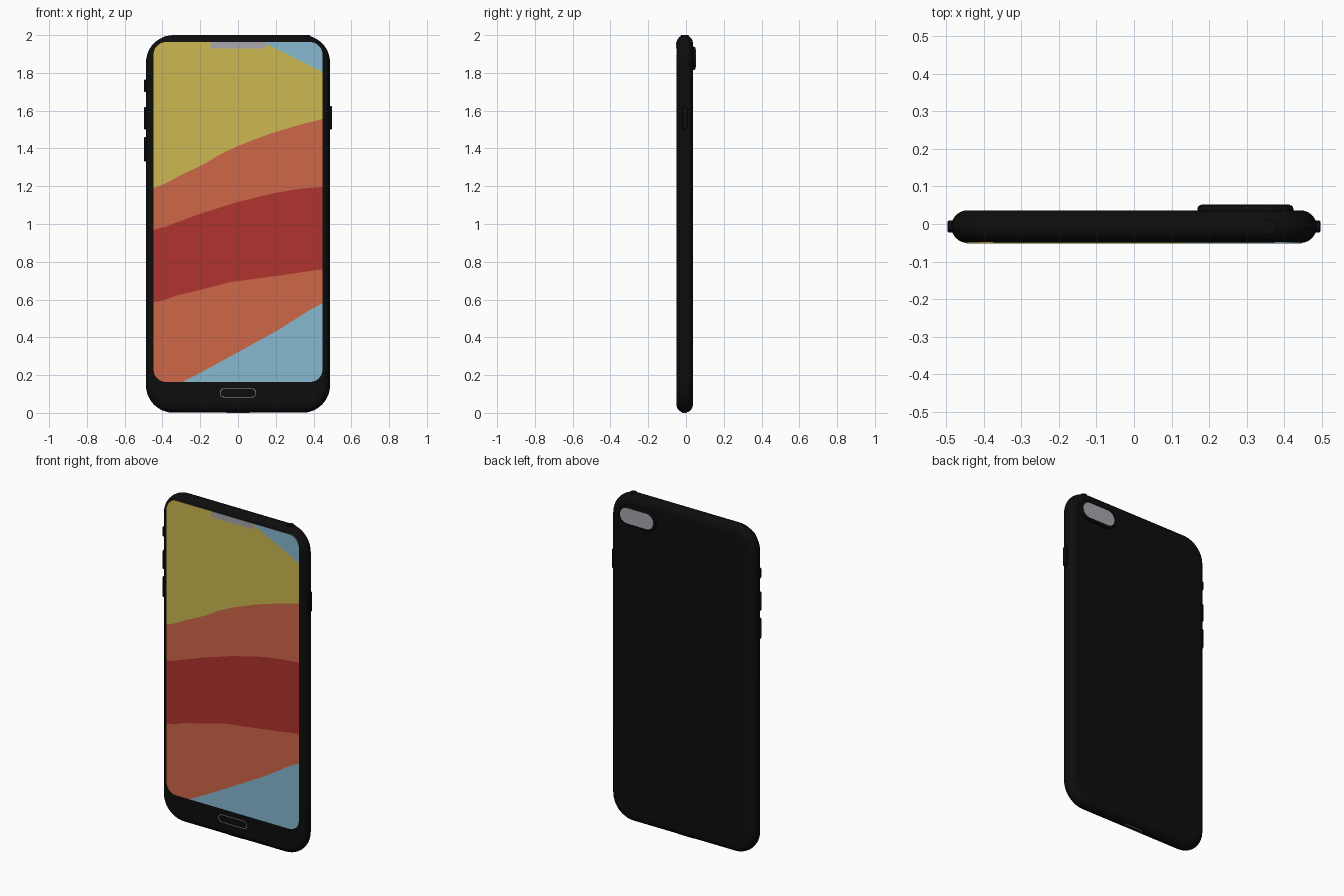
import bpy, bmesh, math

if "Cube" in bpy.data.objects:
    bpy.data.objects.remove(bpy.data.objects["Cube"])


def material(name, r, g, b):
    m = bpy.data.materials.new(name)
    m.diffuse_color = (r, g, b, 1)
    m.use_nodes = True
    m.node_tree.nodes["Principled BSDF"].inputs["Base Color"].default_value = m.diffuse_color
    return m


black = material("black", 0.004, 0.004, 0.004)
grey = material("grey", 0.39, 0.385, 0.42)
blue = material("light_blue", 0.24, 0.48, 0.63)
orange = material("orange", 0.62, 0.135, 0.065)
red = material("red", 0.44, 0.034, 0.028)
yellow = material("yellow", 0.61, 0.485, 0.08)


def finish(bm, name, mats, loc=(0, 0, 0), rot=(0, 0, 0), smooth=True):
    me = bpy.data.meshes.new(name)
    bm.to_mesh(me)
    bm.free()
    ob = bpy.data.objects.new(name, me)
    bpy.context.collection.objects.link(ob)
    ob.location, ob.rotation_euler = loc, rot
    for m in mats:
        me.materials.append(m)
    if smooth:
        bpy.ops.object.select_all(action='DESELECT')
        ob.select_set(True)
        bpy.context.view_layer.objects.active = ob
        bpy.ops.object.shade_smooth_by_angle(angle=math.radians(35))
    return ob


def outline(hx, hz, r, n=12):
    """Rounded rectangle in the xz plane."""
    pts = []
    for k, (sx, sz) in enumerate([(1, 1), (-1, 1), (-1, -1), (1, -1)]):
        for i in range(n + 1):
            a = math.pi / 2 * (k + i / n)
            pts.append((sx * (hx - r) + r * math.cos(a), sz * (hz - r) + r * math.sin(a)))
    return pts


def loft(name, layers, mat, loc=(0, 0, 0), rot=(0, 0, 0), caps=True):
    """Skin rounded rectangles given as (y, half_x, half_z, radius)."""
    bm = bmesh.new()
    rings = [[bm.verts.new((x, y, z)) for x, z in outline(hx, hz, r)] for y, hx, hz, r in layers]
    n = len(rings[0])
    for a, b in zip(rings, rings[1:]):
        for i in range(n):
            j = (i + 1) % n
            bm.faces.new((a[i], a[j], b[j], b[i]))
    if caps:
        bm.faces.new(rings[0])
        bm.faces.new(rings[-1])
    bmesh.ops.remove_doubles(bm, verts=bm.verts, dist=1e-6)
    bmesh.ops.recalc_face_normals(bm, faces=bm.faces)
    return finish(bm, name, [mat], loc, rot)


# body: rounded slab with a half-round rim
T, YC = 0.0435, -0.007
HX, HZ, R = 0.487, 0.9995, 0.145
layers = [(-T, HX - T - 0.01, HZ - T - 0.01, R - T - 0.01)]
for i in range(17):
    a = math.pi * i / 16
    d = T * (1 - math.sin(a))
    layers.append((-T * math.cos(a), HX - d, HZ - d, R - d))
layers.append((T, HX - T - 0.01, HZ - T - 0.01, R - T - 0.01))
loft("body", layers, black, (0, YC, 1.0005))

# screen: columns of quads split by the wallpaper band curves
SX, Z0, Z1, SR = 0.447, 0.164, 1.963, 0.065
CURVES = [
    [(-0.45, 0.08), (-0.294, 0.164), (-0.204, 0.21), (0, 0.321), (0.22, 0.443), (0.378, 0.544), (0.45, 0.582)],
    [(-0.45, 0.586), (-0.39, 0.597), (-0.32, 0.623), (-0.204, 0.65), (-0.045, 0.692), (0.114, 0.713),
     (0.272, 0.735), (0.45, 0.761)],
    [(-0.45, 0.968), (-0.39, 0.984), (-0.204, 1.053), (0, 1.117), (0.193, 1.164), (0.325, 1.186), (0.45, 1.196)],
    [(-0.45, 1.19), (-0.39, 1.212), (-0.31, 1.255), (-0.177, 1.318), (-0.1, 1.366), (0, 1.414), (0.167, 1.477),
     (0.325, 1.525), (0.45, 1.557)],
    [(-0.45, 2.25), (0.13, 1.963), (0.45, 1.803)],
]


def interp(pts, x):
    for (xa, za), (xb, zb) in zip(pts, pts[1:]):
        if x <= xb:
            return za + (zb - za) * (x - xa) / (xb - xa)
    return pts[-1][1]


xs = [-SX + SR + 2 * (SX - SR) * i / 50 for i in range(51)] + [-0.294, 0.13]
for i in range(1, 11):
    s = SX - SR + SR * math.sin(math.pi / 2 * i / 10)
    xs += [s, -s]
xs = sorted(xs)


def column(x):
    d = max(0, abs(x) - (SX - SR))
    lift = SR - math.sqrt(max(0, SR * SR - d * d))
    lo, hi = Z0 + lift, Z1 - lift
    return [lo] + [min(hi, max(lo, interp(c, x))) for c in CURVES] + [hi]


bm = bmesh.new()
cache = {}


def vert(x, z):
    key = (round(x, 5), round(z, 5))
    if key not in cache:
        cache[key] = bm.verts.new((x, 0, z))
    return cache[key]


BANDS = [1, 2, 3, 2, 4, 1]
for xa, xb in zip(xs, xs[1:]):
    ca, cb = column(xa), column(xb)
    for k, m in enumerate(BANDS):
        vs = [vert(xa, ca[k]), vert(xb, cb[k]), vert(xb, cb[k + 1]), vert(xa, ca[k + 1])]
        vs = list(dict.fromkeys(vs))
        if len(vs) > 2:
            bm.faces.new(vs).material_index = m
screen = finish(bm, "screen", [black, blue, orange, red, yellow], (0, -0.0514, 0), smooth=False)
mod = screen.modifiers.new("thickness", 'SOLIDIFY')
mod.thickness, mod.offset = 0.004, -1

# speaker notch at the top of the screen
loft("notch", [(-0.0006, 0.145, 0.0175, 0.008), (0.002, 0.145, 0.0175, 0.008)], grey, (0, -0.0514, 1.9455))


def trim(name, hx, hz, w, loc, rot=(0, 0, 0)):
    """Thin capsule-shaped frame facing -y."""
    loft(name, [(0.012, hx, hz, hz), (0, hx, hz, hz), (0, hx - w, hz - w, hz - w),
                (0.012, hx - w, hz - w, hz - w)], grey, loc, rot, caps=False)


# home button outline and charging port
trim("home_button_trim", 0.096, 0.024, 0.003, (0, -0.0514, 0.106))
trim("charging_port_trim", 0.06, 0.013, 0.003, (0, YC, 0), (math.pi / 2, 0, 0))

# headphone socket on the top edge
loft("headphone_socket", [(0, 0.02, 0.02, 0.02), (0.012, 0.02, 0.02, 0.02)], black,
     (0.36, YC, 2), (-math.pi / 2, 0, 0))

# side buttons: (side, bottom, top)
for name, side, lo, hi in [("mute_switch", -1, 1.70, 1.765), ("volume_up_button", -1, 1.50, 1.62),
                           ("volume_down_button", -1, 1.33, 1.46), ("power_button", 1, 1.50, 1.625)]:
    h = (hi - lo) / 2
    loft(name, [(-0.02, 0.016, h, 0.016), (0.007, 0.016, h, 0.016), (0.0105, 0.0125, h - 0.0035, 0.0125)],
         black, (side * HX, YC, (lo + hi) / 2), (0, 0, -side * math.pi / 2))

# camera bump and its glass on the back
CX, CZ = 0.297, 1.877
loft("camera_bump", [(0.03, 0.128, 0.062, 0.062), (0.042, 0.128, 0.062, 0.062), (0.048, 0.125, 0.059, 0.059),
                     (0.0515, 0.117, 0.051, 0.051)], black, (CX, 0, CZ))
loft("camera_glass", [(0.049, 0.112, 0.047, 0.047), (0.0522, 0.112, 0.047, 0.047)], grey, (CX, 0, CZ))
